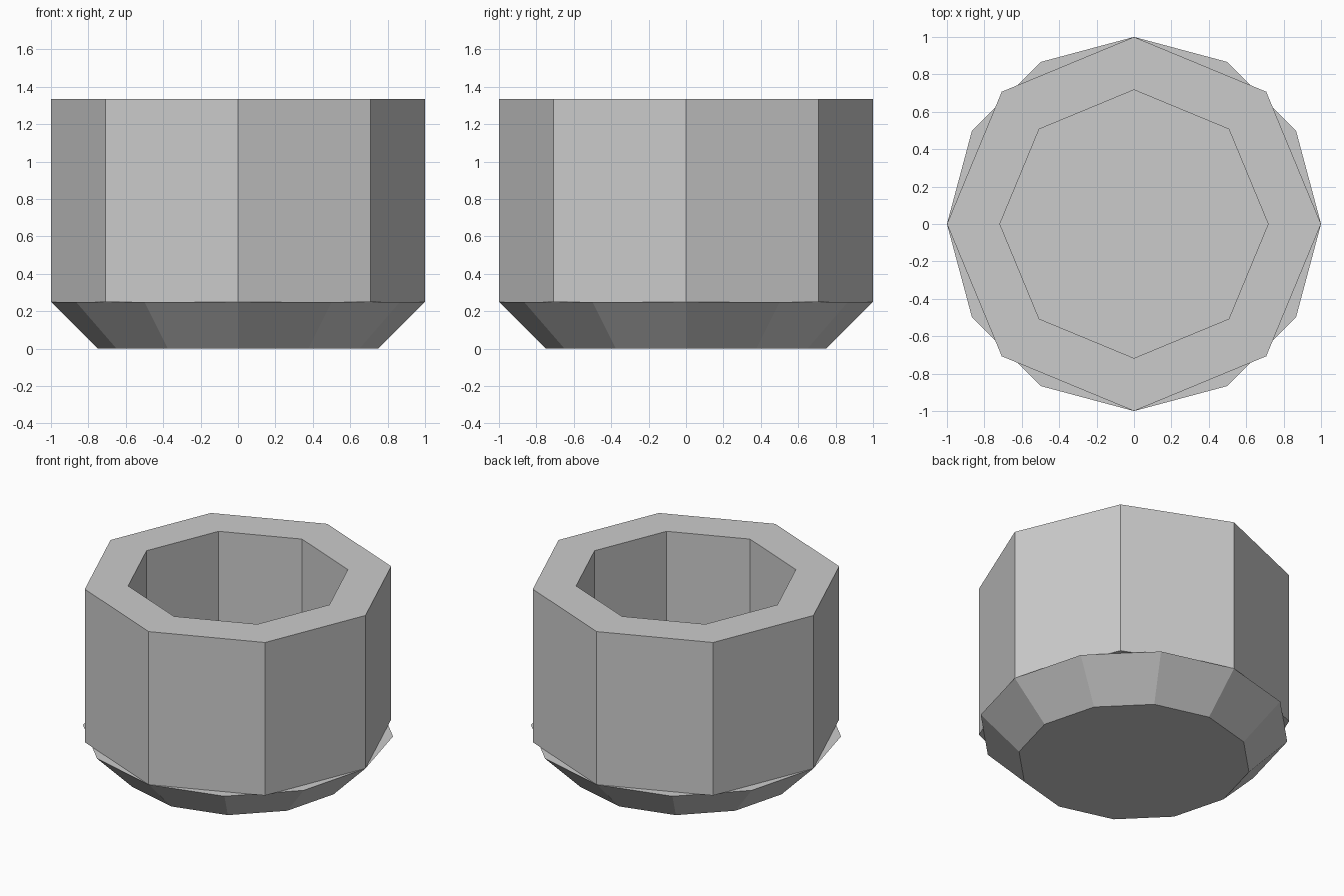
import bpy, bmesh
from math import cos, sin, tau

if "Cube" in bpy.data.objects:
    bpy.data.objects.remove(bpy.data.objects["Cube"])

def lathe(name, sides, rings, closed):
    """Sweep (radius, z) rings into a faceted solid; closed loops back, open gets caps."""
    bm = bmesh.new()
    loops = [[bm.verts.new((r * cos(tau * i / sides), r * sin(tau * i / sides), z))
              for i in range(sides)] for r, z in rings]
    pairs = list(zip(loops, loops[1:]))
    if closed:
        pairs.append((loops[-1], loops[0]))
    for a, b in pairs:
        for i in range(sides):
            j = (i + 1) % sides
            bm.faces.new((a[i], a[j], b[j], b[i]))
    if not closed:
        bm.faces.new(loops[0][::-1])
        bm.faces.new(loops[-1])
    bmesh.ops.recalc_face_normals(bm, faces=bm.faces[:])
    mesh = bpy.data.meshes.new(name)
    bm.to_mesh(mesh)
    bm.free()
    obj = bpy.data.objects.new(name, mesh)
    bpy.context.collection.objects.link(obj)
    return obj

# Twelve-sided tapered base, its flat top forms the floor of the opening
lathe("tapered_base", 12, [(0.75, 0), (1.0, 0.25)], False)

# Eight-sided thick wall with an eight-sided opening
lathe("octagonal_wall", 8, [(1.0, 0.25), (1.0, 1.335), (0.717, 1.335), (0.717, 0.25)], True)
